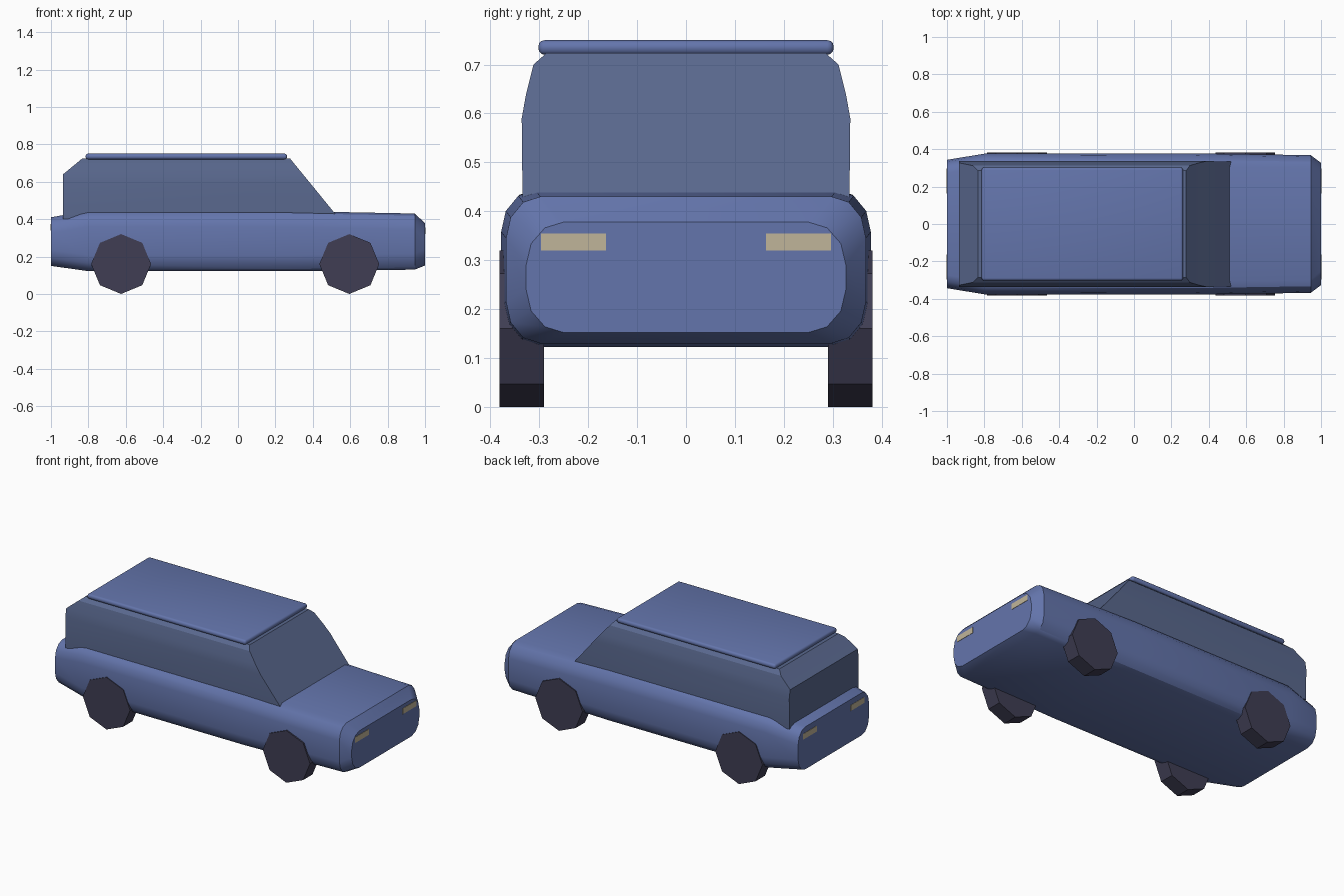
import bpy, bmesh, math

cube = bpy.data.objects.get("Cube")
if cube:
    bpy.data.objects.remove(cube, do_unlink=True)


def material(name, rgb):
    m = bpy.data.materials.new(name)
    m.use_nodes = True
    col = (*rgb, 1.0)
    m.diffuse_color = col
    bsdf = next(n for n in m.node_tree.nodes if n.type == 'BSDF_PRINCIPLED')
    bsdf.inputs["Base Color"].default_value = col
    return m


PAINT = material("blue paint", (0.127, 0.178, 0.413))
GLASS = material("tinted glass", (0.100, 0.138, 0.270))
RUBBER = material("dark rubber", (0.050, 0.048, 0.088))
LAMP = material("lamp cream", (0.53, 0.46, 0.32))


def finish(name, bm, mat, smooth=None):
    bmesh.ops.recalc_face_normals(bm, faces=bm.faces)
    me = bpy.data.meshes.new(name)
    bm.to_mesh(me)
    bm.free()
    me.materials.append(mat)
    ob = bpy.data.objects.new(name, me)
    bpy.context.collection.objects.link(ob)
    if smooth:
        bpy.ops.object.select_all(action='DESELECT')
        ob.select_set(True)
        bpy.context.view_layer.objects.active = ob
        bpy.ops.object.shade_smooth_by_angle(angle=math.radians(smooth))
    return ob


def loft(name, rings, mat, smooth=None):
    """Skin a list of equal-length point rings and cap both ends."""
    bm = bmesh.new()
    vs = [[bm.verts.new(p) for p in ring] for ring in rings]
    n = len(vs[0])
    for a, b in zip(vs, vs[1:]):
        for i in range(n):
            j = (i + 1) % n
            bm.faces.new((a[i], a[j], b[j], b[i]))
    bm.faces.new(vs[0])
    bm.faces.new(vs[-1])
    return finish(name, bm, mat, smooth)


def box(name, lo, hi, mat, bevel=0.0):
    bm = bmesh.new()
    bmesh.ops.create_cube(bm, size=1)
    for v in bm.verts:
        v.co = [l + (c + 0.5) * (h - l) for l, h, c in zip(lo, hi, v.co)]
    ob = finish(name, bm, mat)
    if bevel:
        mod = ob.modifiers.new("rounded edges", 'BEVEL')
        mod.width, mod.segments = bevel, 3
        for p in ob.data.polygons:
            p.use_smooth = True
    return ob


def rounded_section(x, hw, z0, z1, ry, rz, seg=3):
    """Rounded rectangle across the car at station x."""
    pts = []
    for q, (sy, sz) in enumerate([(1, 1), (-1, 1), (-1, -1), (1, -1)]):
        cy, cz = sy * (hw - ry), (z1 - rz if sz > 0 else z0 + rz)
        for k in range(seg + 1):
            a = math.pi / 2 * (q + k / seg)
            pts.append((x, cy + ry * math.cos(a), cz + rz * math.sin(a)))
    return pts


# Lower body: x, half width, bottom, top, corner radii
stations = [
    (-1.00, 0.343, 0.150, 0.410, 0.070, 0.085),
    (-0.80, 0.376, 0.122, 0.445, 0.070, 0.085),
    (0.28, 0.378, 0.122, 0.443, 0.070, 0.085),
    (0.945, 0.368, 0.130, 0.430, 0.070, 0.085),
    (1.00, 0.327, 0.152, 0.378, 0.077, 0.088),
]
loft("body", [rounded_section(*s) for s in stations], PAINT, 32)

# Glass cabin: height, rear x, front x, half width
levels = [
    (0.40, -0.935, 0.543, 0.334),
    (0.59, -0.935, 0.388, 0.336),
    (0.64, -0.935, 0.347, 0.327),
    (0.70, -0.862, 0.298, 0.312),
    (0.724, -0.833, 0.279, 0.285),
]
loft("cabin", [[(r, -w, z), (f, -w, z), (f, w, z), (r, w, z)]
               for z, r, f, w in levels], GLASS, 25)

# Roof panel
box("roof_panel", (-0.815, -0.302, 0.72), (0.262, 0.302, 0.75), PAINT, 0.013)

# Eight-sided wheels, standing on a corner
for end, cx in (("front", 0.595), ("rear", -0.625)):
    for side, s in (("left", 1), ("right", -1)):
        rings = [[(cx + 0.16 * math.cos(i * math.pi / 4), s * y,
                   0.16 + 0.16 * math.sin(i * math.pi / 4)) for i in range(8)]
                 for y in (0.29, 0.381)]
        loft(f"{end}_{side}_wheel", rings, RUBBER)

# Thin lamp plates on nose and tail
for side, s in (("left", 1), ("right", -1)):
    y0, y1 = sorted((s * 0.164, s * 0.297))
    box(f"{side}_headlamp", (0.996, y0, 0.320), (1.002, y1, 0.355), LAMP)
    box(f"{side}_tail_lamp", (-1.002, y0, 0.340), (-0.996, y1, 0.375), LAMP)
